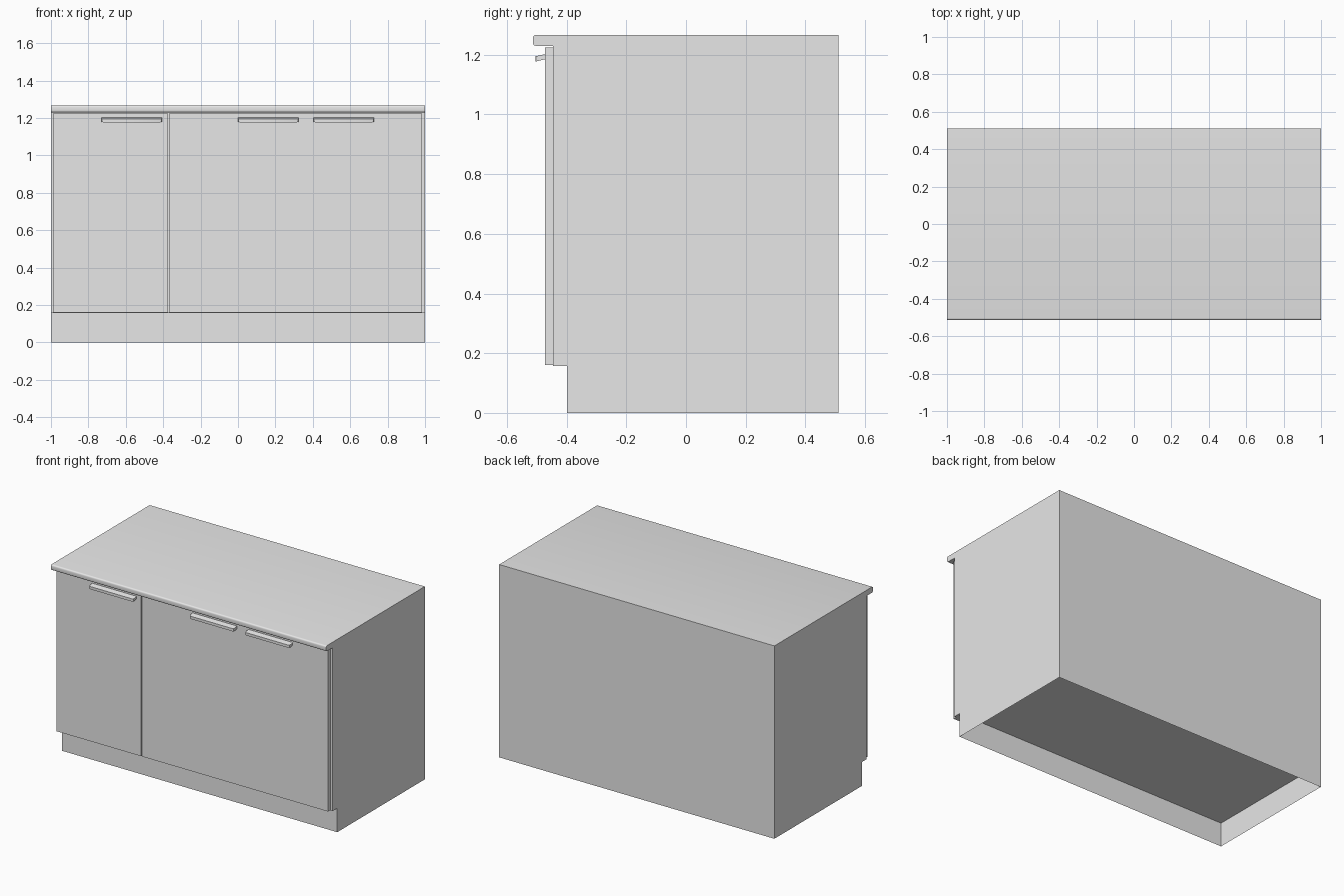
import bpy, bmesh, math

cube = bpy.data.objects.get("Cube")
if cube:
    bpy.data.objects.remove(cube, do_unlink=True)

grey = bpy.data.materials.new("light_grey")
grey.use_nodes = True
grey.diffuse_color = (0.8, 0.8, 0.8, 1)
grey.node_tree.nodes["Principled BSDF"].inputs["Base Color"].default_value = (0.8, 0.8, 0.8, 1)


def finish(name, bm):
    """Turn a bmesh into a shaded object."""
    bmesh.ops.recalc_face_normals(bm, faces=bm.faces)
    mesh = bpy.data.meshes.new(name)
    bm.to_mesh(mesh)
    bm.free()
    mesh.materials.append(grey)
    obj = bpy.data.objects.new(name, mesh)
    bpy.context.collection.objects.link(obj)
    bpy.ops.object.select_all(action='DESELECT')
    obj.select_set(True)
    bpy.context.view_layer.objects.active = obj
    bpy.ops.object.shade_smooth_by_angle(angle=math.radians(35))
    return obj


def extrude_profile(points, x0, x1):
    """Sweep a closed (y, z) outline along x."""
    bm = bmesh.new()
    face = bm.faces.new([bm.verts.new((x0, y, z)) for y, z in points])
    swept = bmesh.ops.extrude_face_region(bm, geom=[face], use_keep_orig=True)["geom"]
    verts = [v for v in swept if isinstance(v, bmesh.types.BMVert)]
    bmesh.ops.translate(bm, verts=verts, vec=(x1 - x0, 0, 0))
    return bm


def arc(y, z, radius, start, end, steps=4):
    angles = [math.radians(start + (end - start) * i / steps) for i in range(steps + 1)]
    return [(y + radius * math.cos(a), z + radius * math.sin(a)) for a in angles]


# Cabinet body: worktop with rounded nose, carcass and recessed plinth
BACK, FRONT, PLINTH, NOSE = 0.511, -0.446, -0.398, -0.513
TOP, UNDER, FLOOR, R = 1.267, 1.23, 0.157, 0.01
outline = [(BACK, 0), (BACK, TOP)]
outline += arc(NOSE + R, TOP - R, R, 90, 180)
outline += arc(NOSE + R, UNDER + R, R, 180, 270)
outline += [(FRONT, UNDER), (FRONT, FLOOR), (PLINTH, FLOOR), (PLINTH, 0)]
bm = extrude_profile(outline, -1, 1)
bmesh.ops.recalc_face_normals(bm, faces=bm.faces)
bottom = [f for f in bm.faces if all(abs(v.co.z) < 1e-5 for v in f.verts)]
bmesh.ops.delete(bm, geom=bottom, context='FACES_ONLY')
finish("cabinet_body", bm)

# Cabinet floor, seen inside the open plinth
bm = bmesh.new()
corners = [(-1, PLINTH), (-1, BACK), (1, BACK), (1, PLINTH)]
bm.faces.new([bm.verts.new((x, y, FLOOR)) for x, y in corners])
floor = finish("cabinet_floor", bm)
floor.data.flip_normals()

# Door panels
DOOR = -0.472
panel = [(FRONT, 0.16), (FRONT, 1.224), (DOOR, 1.224), (DOOR, 0.16)]
for name, x0, x1 in (("narrow_door", -0.988, -0.373), ("wide_door", -0.369, 0.984)):
    finish(name, extrude_profile(panel, x0, x1))

# Sloping bar handles with trimmed outer corners
grip = [(DOOR, 1.185), (DOOR, 1.202), (-0.505, 1.195), (-0.505, 1.177)]
for name, x0 in (("narrow_door_handle", -0.73), ("middle_handle", 0.0), ("outer_handle", 0.405)):
    bm = extrude_profile(grip, x0, x0 + 0.323)
    ends = [e for e in bm.edges
            if all(v.co.y < -0.5 for v in e.verts)
            and abs(e.verts[0].co.x - e.verts[1].co.x) < 1e-5]
    bmesh.ops.bevel(bm, geom=ends, offset=0.008, segments=2, profile=0.5, affect='EDGES')
    finish(name, bm)
